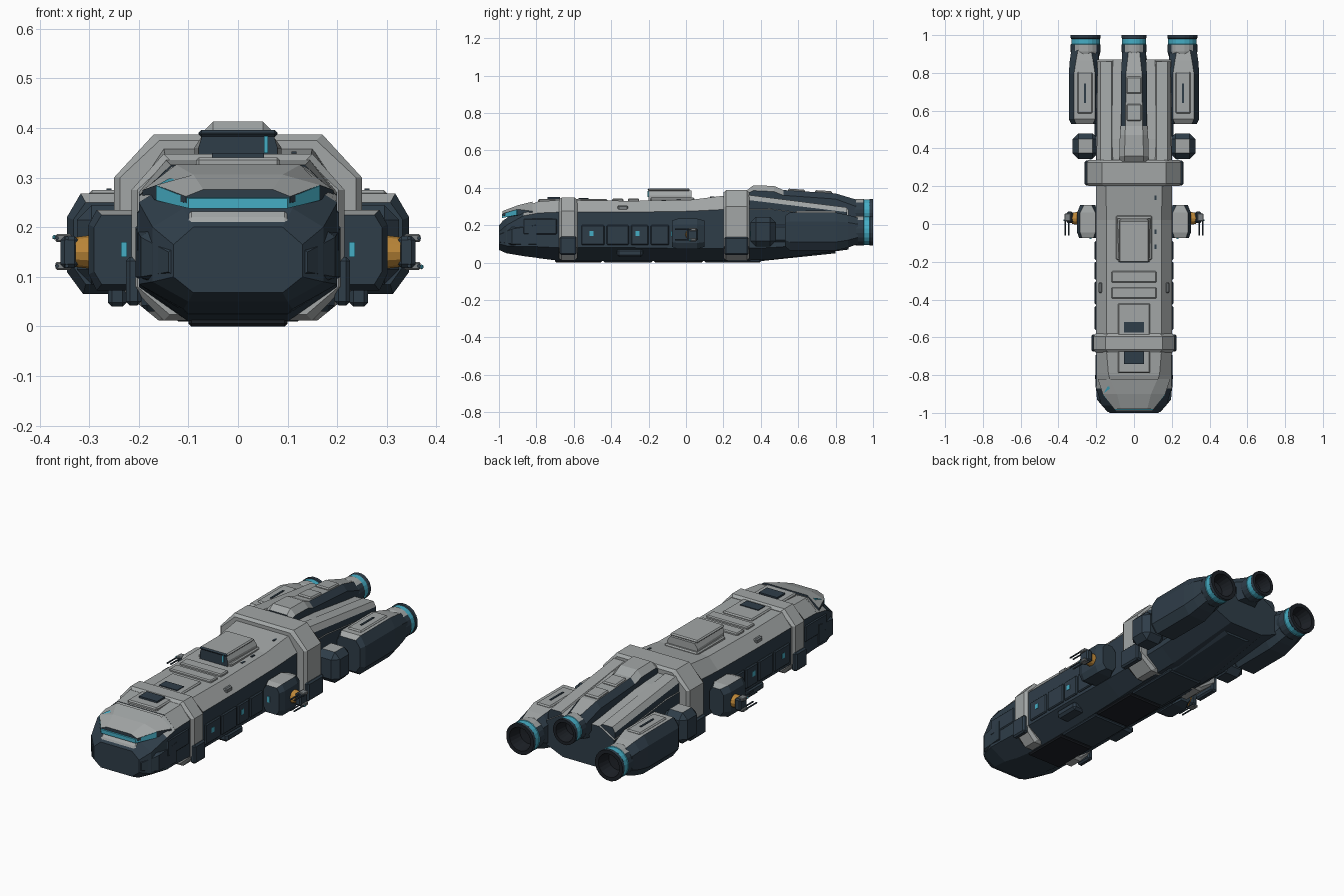
import bpy, bmesh, math
from mathutils import Vector, Matrix

if "Cube" in bpy.data.objects:
    bpy.data.objects.remove(bpy.data.objects["Cube"])

# Materials: one per flat colour
COLS = {"light_grey": (0.36, 0.38, 0.38), "dark_blue": (0.028, 0.047, 0.066),
        "cyan": (0.06, 0.42, 0.56), "gold": (0.50, 0.24, 0.04),
        "near_black": (0.012, 0.015, 0.02), "mid_grey": (0.20, 0.22, 0.23)}
MATS = []
for n, c in COLS.items():
    m = bpy.data.materials.new(n)
    m.diffuse_color = (*c, 1)
    m.use_nodes = True
    m.node_tree.nodes["Principled BSDF"].inputs["Base Color"].default_value = m.diffuse_color
    MATS.append(m)
LIGHT, DARK, CYAN, GOLD, BLACK, MID = range(6)


def finish(name, bm, rule, mirror=False):
    """Turn a bmesh into an object; rule is a colour or a function of the face."""
    bmesh.ops.recalc_face_normals(bm, faces=bm.faces[:])
    if mirror:
        d = bmesh.ops.duplicate(bm, geom=bm.verts[:] + bm.edges[:] + bm.faces[:])["geom"]
        for g in d:
            if isinstance(g, bmesh.types.BMVert):
                g.co.x *= -1
        bmesh.ops.reverse_faces(bm, faces=[g for g in d if isinstance(g, bmesh.types.BMFace)])
    bm.normal_update()
    for f in bm.faces:
        f.material_index = rule(f) if callable(rule) else rule
    me = bpy.data.meshes.new(name)
    bm.to_mesh(me)
    bm.free()
    for m in MATS:
        me.materials.append(m)
    ob = bpy.data.objects.new(name, me)
    bpy.context.collection.objects.link(ob)
    return ob


def loft(name, secs, rule, cx=0, mirror=False):
    """Octagonal sections (y, top half width, half width, bottom half width, zb, zl, zu, zt)."""
    bm = bmesh.new()
    rings = []
    for y, wt, w, wb, zb, zl, zu, zt in secs:
        pts = [(wb, zb), (w, zl), (w, zu), (wt, zt), (-wt, zt), (-w, zu), (-w, zl), (-wb, zb)]
        rings.append([bm.verts.new((cx + x, y, z)) for x, z in pts])
    for a, b in zip(rings, rings[1:]):
        for i in range(8):
            j = (i + 1) % 8
            bm.faces.new((a[i], a[j], b[j], b[i]))
    bm.faces.new(rings[0])
    bm.faces.new(rings[-1])
    return finish(name, bm, rule, mirror)


def box(name, x0, x1, y0, y1, z0, z1, rule, bev=0.0, mirror=False, tilt=0.0):
    """Chamfered box; tilt is dz/dy so plates can follow a sloping deck."""
    bm = bmesh.new()
    bmesh.ops.create_cube(bm, size=1)
    for v in bm.verts:
        v.co = Vector((x0 + (v.co.x + .5) * (x1 - x0), y0 + (v.co.y + .5) * (y1 - y0),
                       z0 + (v.co.z + .5) * (z1 - z0)))
    if bev:
        bmesh.ops.bevel(bm, geom=bm.edges[:], offset=bev, segments=1, affect='EDGES')
    for v in bm.verts:
        v.co.z += (v.co.y - (y0 + y1) / 2) * tilt
    return finish(name, bm, rule, mirror)


def top_light(limit):
    return lambda f: LIGHT if f.normal.z > limit else DARK


# Main hull: light deck and shoulders, dark flanks and belly
loft("hull", [(-.80, .135, .198, .10, .025, .085, .265, .325),
              (-.68, .145, .20, .10, .01, .08, .27, .335),
              (-.30, .145, .20, .10, .01, .08, .27, .33),
              (.02, .145, .20, .11, .01, .075, .275, .335),
              (.22, .15, .20, .12, .01, .075, .285, .36),
              (.45, .14, .20, .12, .015, .08, .285, .345),
              (.87, .11, .195, .10, .07, .11, .235, .285)], top_light(.3))

# Nose: dark block with light top behind the brow
loft("nose", [(-1.0, .09, .13, .09, .068, .10, .165, .20),
              (-.96, .11, .172, .10, .05, .09, .20, .238),
              (-.87, .12, .20, .11, .035, .085, .25, .30),
              (-.79, .135, .199, .10, .025, .085, .265, .326)],
     lambda f: LIGHT if f.normal.z > .3 and f.calc_center_median().y > -.87 else DARK)
box("chin_panel", -.10, .10, -.99, -.965, .208, .226, LIGHT, .006, tilt=.9)
loft("nose_armour", [(-.995, .10, .14, .10, .085, .11, .15, .18),
                     (-.93, .15, .196, .13, .07, .10, .18, .215),
                     (-.80, .15, .207, .13, .06, .10, .20, .23)], DARK)

# Brow hood over the visor
loft("brow", [(-.98, .07, .105, .10, .245, .25, .262, .276),
              (-.90, .09, .165, .15, .25, .255, .285, .306),
              (-.82, .125, .192, .17, .25, .26, .275, .326)],
     lambda f: LIGHT if f.normal.z > .8 or (f.normal.z > .3 and f.calc_center_median().y > -.89) else DARK)

# Visor band, rising towards its ends
bm = bmesh.new()
vs = [bm.verts.new((x, y, .238 + (y + .985) * .2)) for x, y in
      [(-.14, -.86), (-.165, -.905), (-.1, -.985), (.1, -.985), (.165, -.905), (.14, -.86)]]
f = bm.faces.new(vs)
r = bmesh.ops.extrude_face_region(bm, geom=[f])
for v in r["geom"]:
    if isinstance(v, bmesh.types.BMVert):
        v.co.z += .02 + (v.co.y + .985) * .12
finish("visor", bm, CYAN)


# Armour rings round the hull, with dark side boxes
def ring(name, y0, y1, wt, w, wb, zb, zl, zu, zt):
    s, c = .012, .015
    inner = (wt - s, w - s, wb - s, zb + s, zl, zu, zt - s)
    full = (wt, w, wb, zb, zl, zu, zt)
    loft(name, [(y0, *inner), (y0 + c, *full), (y1 - c, *full), (y1, *inner)], LIGHT)


ring("front_ring", -.68, -.58, .15, .215, .15, .012, .08, .275, .348)
ring("rear_ring", .20, .34, .17, .25, .16, .012, .085, .30, .387)
box("front_ring_box", .195, .226, -.675, -.585, .042, .14, DARK, .008, True)
box("rear_ring_box", .225, .262, .205, .335, .04, .138, DARK, .008, True)

# Keel plates
for i, (a, b) in enumerate([(-.70, -.45), (-.44, -.18), (-.17, .09), (.10, .40)]):
    box(f"keel_plate_{i}", -.10, .10, a, b, 0, .03, DARK if i % 2 else BLACK, .006)
loft("rear_keel", [(.40, .08, .10, .08, .008, .02, .06, .07), (.80, .06, .08, .06, .05, .06, .10, .11)], DARK)
box("belly_box", .12, .195, -.37, -.23, .03, .075, DARK, .012, True)

# Flank panels with cyan lights
for i, (a, b) in enumerate([(-.56, -.435), (-.425, -.305), (-.295, -.20), (-.19, -.09)]):
    box(f"flank_panel_{i}", .19, .208, a, b, .095, .20, DARK, .005, True)
for i, y in enumerate((-.505, -.26)):
    box(f"flank_light_{i}", .205, .210, y - .011, y + .011, .142, .168, CYAN, 0, True)
box("shoulder_vent", .165, .187, -.365, -.31, .278, .305, MID, .006, True)
box("flank_rail", .19, .204, -.87, -.69, .15, .235, DARK, .005, True)

# Deck panels, hatches and dark windows
box("fore_deck_panel", -.085, .085, -.79, -.42, .32, .341, LIGHT, .006)
box("fore_window", -.052, .052, -.74, -.675, .335, .350, DARK)
box("aft_window", -.052, .052, -.575, -.52, .335, .345, DARK)
for i, (a, b) in enumerate([(-.395, -.335), (-.31, -.25)]):
    box(f"deck_hatch_{i}", -.12, .12, a, b, .325, .343, LIGHT, .005)
for i, (y, z) in enumerate([(-.12, .333), (-.04, .336), (.14, .351)]):
    box(f"deck_slot_{i}", .108, .118, y - .012, y + .012, z - .006, z + .002, DARK)

# Bridge with dark sloped front window
loft("bridge", [(-.20, .072, .08, .085, .32, .335, .36, .385),
                (.03, .07, .088, .09, .32, .335, .36, .385)],
     lambda f: DARK if f.normal.y < -.5 else LIGHT)
box("bridge_roof", -.08, .08, -.205, .02, .382, .396, lambda f: DARK if f.normal.y < -.5 else LIGHT, .006)
box("bridge_light", .052, .060, -.205, -.19, .35, .384, CYAN)
box("bridge_base", -.095, .095, -.19, .045, .32, .347, LIGHT, .006)

# Dorsal engine spine: light top, dark flanks
loft("dorsal_engine", [(.33, .05, .075, .09, .25, .28, .37, .39),
                       (.36, .05, .078, .09, .25, .28, .385, .413),
                       (.47, .048, .075, .09, .25, .27, .38, .41),
                       (.52, .045, .07, .085, .23, .26, .36, .388),
                       (.80, .042, .068, .08, .21, .25, .34, .37),
                       (.91, .03, .062, .04, .215, .25, .30, .337)],
     lambda f: LIGHT if f.normal.z > .75 or (f.normal.z > .3 and f.calc_center_median().y < .5) else DARK)
for i, (y, z) in enumerate([(.59, .386), (.735, .378)]):
    box(f"dorsal_hatch_{i}", -.04, .04, y - .045, y + .045, z - .015, z + .007, LIGHT, .006, tilt=-.06)

# Sloping wing armour either side of the spine
loft("wing_armour", [(.33, .03, .05, .05, .26, .28, .335, .362),
                     (.86, .03, .045, .045, .18, .20, .27, .295)], top_light(.3), .148, True)

# Side engine nacelles
loft("side_engine", [(.53, .045, .07, .045, .085, .12, .215, .25),
                     (.555, .055, .083, .05, .065, .11, .22, .268),
                     (.80, .055, .083, .05, .065, .11, .22, .268),
                     (.865, .045, .078, .045, .08, .12, .215, .255),
                     (.92, .035, .07, .035, .10, .135, .205, .24)], top_light(.8), .262, True)
box("engine_hatch", .22, .30, .585, .805, .26, .275, LIGHT, .006, True)
box("engine_slot", .255, .265, .64, .745, .27, .278, DARK, 0, True)
box("engine_pylon", .15, .21, .45, .84, .11, .20, DARK, .01, True)


# Nozzles: lathed, hollow, with a cyan band
def nozzle(name, cx, cz, r):
    prof = [(.85, .875), (1, .912), (1, .95), (.96, .952), (.96, .98), (1, .984), (1, 1.0),
            (.76, 1.0), (.62, .93), (.0001, .925)]
    bm = bmesh.new()
    n = 20
    rings = [[bm.verts.new((cx + r * k * math.cos(2 * math.pi * (i + .5) / n), y,
                            cz + r * k * math.sin(2 * math.pi * (i + .5) / n))) for i in range(n)] for k, y in prof]
    for a, b in zip(rings, rings[1:]):
        for i in range(n):
            bm.faces.new((a[i], a[(i + 1) % n], b[(i + 1) % n], b[i]))
    bm.faces.new(rings[0])

    def rule(f):
        c = f.calc_center_median()
        rad = math.hypot(c.x - cx, c.z - cz) / r
        if rad < .9:
            return BLACK if c.y > .9 else DARK
        if .951 < c.y < .981:
            return CYAN
        return LIGHT if f.normal.z > .6 and c.y < .95 else DARK
    finish(name, bm, rule)


nozzle("nozzle_left", -.256, .17, .08)
nozzle("nozzle_right", .256, .17, .08)
nozzle("nozzle_dorsal", 0, .275, .066)

# Pods in front of the side engines
box("engine_pod", .19, .325, .345, .48, .085, .245, top_light(.8), .03, True)
box("pod_light", .224, .236, .342, .35, .14, .17, CYAN, 0, True)

# Gun sponsons
loft("sponson", [(-.075, .03, .045, .03, .085, .11, .20, .225),
                 (-.045, .04, .056, .04, .072, .105, .205, .235),
                 (.06, .04, .056, .04, .072, .105, .205, .235),
                 (.10, .02, .04, .02, .085, .11, .20, .225)], top_light(.8), .245, True)
box("sponson_light", .224, .236, -.08, -.07, .14, .17, CYAN, 0, True)

# Turrets: gold collar, housing and twin barrels; left one is the right one turned over
for side, s in (("right", 1), ("left", -1)):
    bm = bmesh.new()
    bmesh.ops.create_cone(bm, cap_ends=True, segments=12, radius1=.035, radius2=.03, depth=.04,
                          matrix=Matrix.Translation((s * .308, .03, .15)) @ Matrix.Rotation(s * math.pi / 2, 4, 'Y'))
    finish(f"turret_collar_{side}", bm, GOLD)
    xs = sorted((s * .322, s * .358))
    box(f"turret_{side}", *xs, .005, .065, .118, .182, DARK, .008)
    for i, z in enumerate((.122, .178)):
        xs = sorted((s * .335, s * .368))
        box(f"turret_guard_{side}_{i}", *xs, .015, .055, z - .008, z + .008, MID, .003)
        for j, x in enumerate((.345, .365)):
            bm = bmesh.new()
            bmesh.ops.create_cone(bm, cap_ends=True, segments=8, radius1=.004, radius2=.004, depth=.09,
                                  matrix=Matrix.Translation((s * x, -.015, z)) @ Matrix.Rotation(math.pi / 2, 4, 'X'))
            finish(f"barrel_{side}_{i}_{j}", bm, DARK)
    bm = bmesh.new()
    bmesh.ops.create_icosphere(bm, subdivisions=1, radius=.005,
                               matrix=Matrix.Translation((s * .37, .02, .15 - s * .03)))
    finish(f"turret_sensor_{side}", bm, CYAN)
